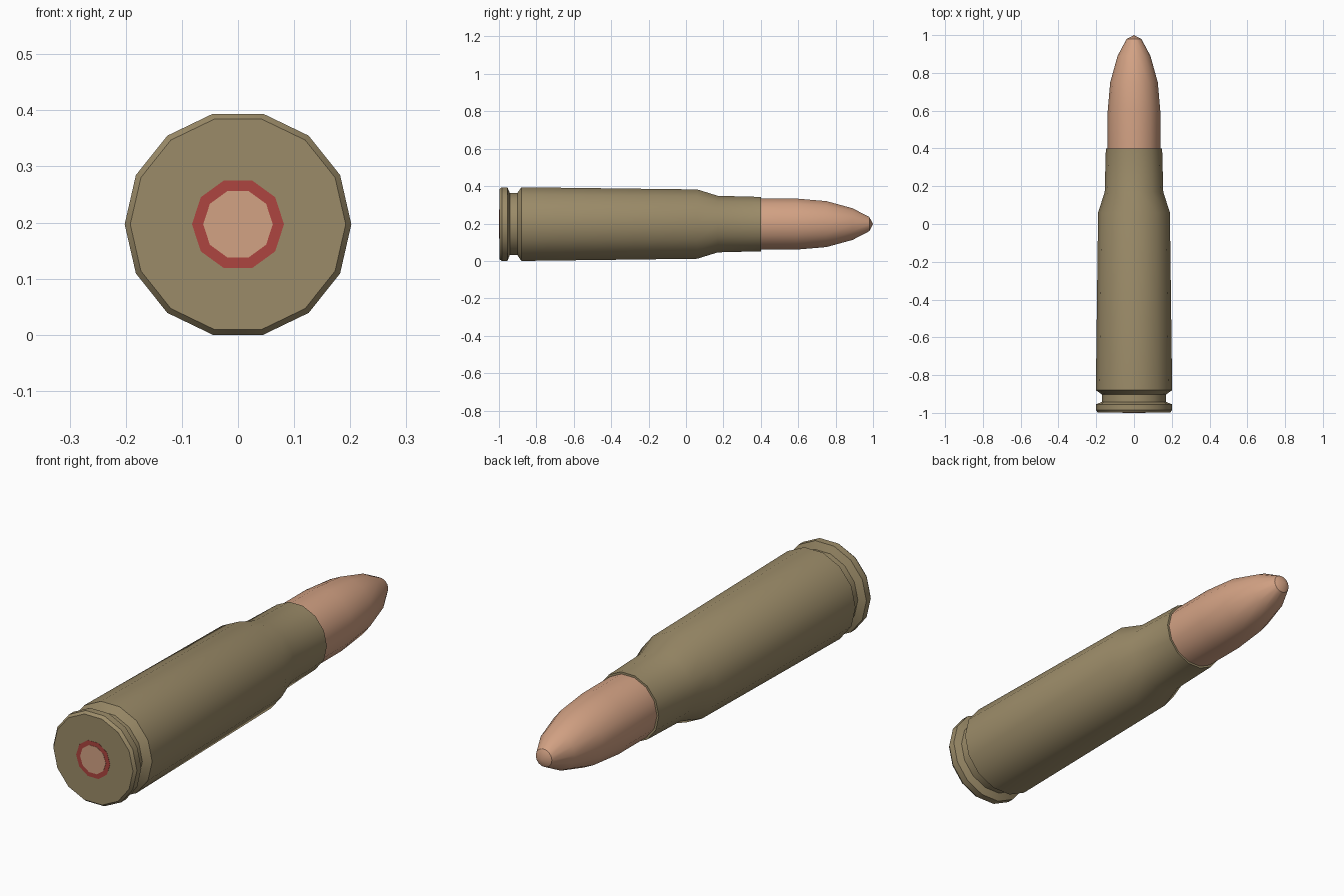
import bpy, bmesh, math

if "Cube" in bpy.data.objects:
    bpy.data.objects.remove(bpy.data.objects["Cube"])

ZC = 0.197  # axis height


def material(name, rgb):
    m = bpy.data.materials.new(name)
    m.diffuse_color = (*rgb, 1)
    m.use_nodes = True
    m.node_tree.nodes["Principled BSDF"].inputs["Base Color"].default_value = m.diffuse_color
    return m


def lathe(name, profile, sides, mat):
    """Revolve (y, radius) points about the long axis; radius 0 makes a pole."""
    bm = bmesh.new()
    rings = []
    for y, r in profile:
        if r == 0:
            rings.append([bm.verts.new((0, y, ZC))])
            continue
        rings.append([bm.verts.new((r * math.cos(2 * math.pi * i / sides), y,
                                    ZC + r * math.sin(2 * math.pi * i / sides)))
                      for i in range(sides)])
    for a, b in zip(rings, rings[1:]):
        for i in range(sides):
            j = (i + 1) % sides
            quad = [a[i % len(a)], a[j % len(a)], b[j % len(b)], b[i % len(b)]]
            bm.faces.new(list(dict.fromkeys(quad)))
    bmesh.ops.recalc_face_normals(bm, faces=bm.faces)
    me = bpy.data.meshes.new(name)
    bm.to_mesh(me)
    bm.free()
    ob = bpy.data.objects.new(name, me)
    bpy.context.collection.objects.link(ob)
    me.materials.append(mat)
    bpy.ops.object.select_all(action='DESELECT')
    ob.select_set(True)
    bpy.context.view_layer.objects.active = ob
    bpy.ops.object.shade_smooth_by_angle(angle=math.radians(30))
    return ob


brass = material("brass", (0.33, 0.26, 0.14))
copper = material("copper", (0.65, 0.36, 0.23))
red = material("red", (0.42, 0.06, 0.05))

# Casing: rim, extractor groove, tapered body, shoulder, neck and mouth
lathe("casing", [(-0.998, 0), (-0.998, 0.192), (-0.985, 0.202), (-0.955, 0.202),
                 (-0.942, 0.17), (-0.902, 0.17), (-0.88, 0.202), (0.06, 0.19),
                 (0.17, 0.155), (0.4, 0.149), (0.4, 0.139)], 14, brass)

# Bullet with a rounded nose
lathe("bullet", [(0.38, 0), (0.38, 0.14), (0.59, 0.14), (0.75, 0.126),
                 (0.89, 0.087), (0.98, 0.039), (1.0, 0)], 14, copper)

# Primer and its red sealant ring
lathe("primer_seal", [(-0.998, 0.062), (-0.999, 0.062), (-0.999, 0.082),
                      (-0.998, 0.082)], 10, red)
lathe("primer", [(-1.0, 0), (-1.0, 0.062), (-0.998, 0.062)], 10, copper)
